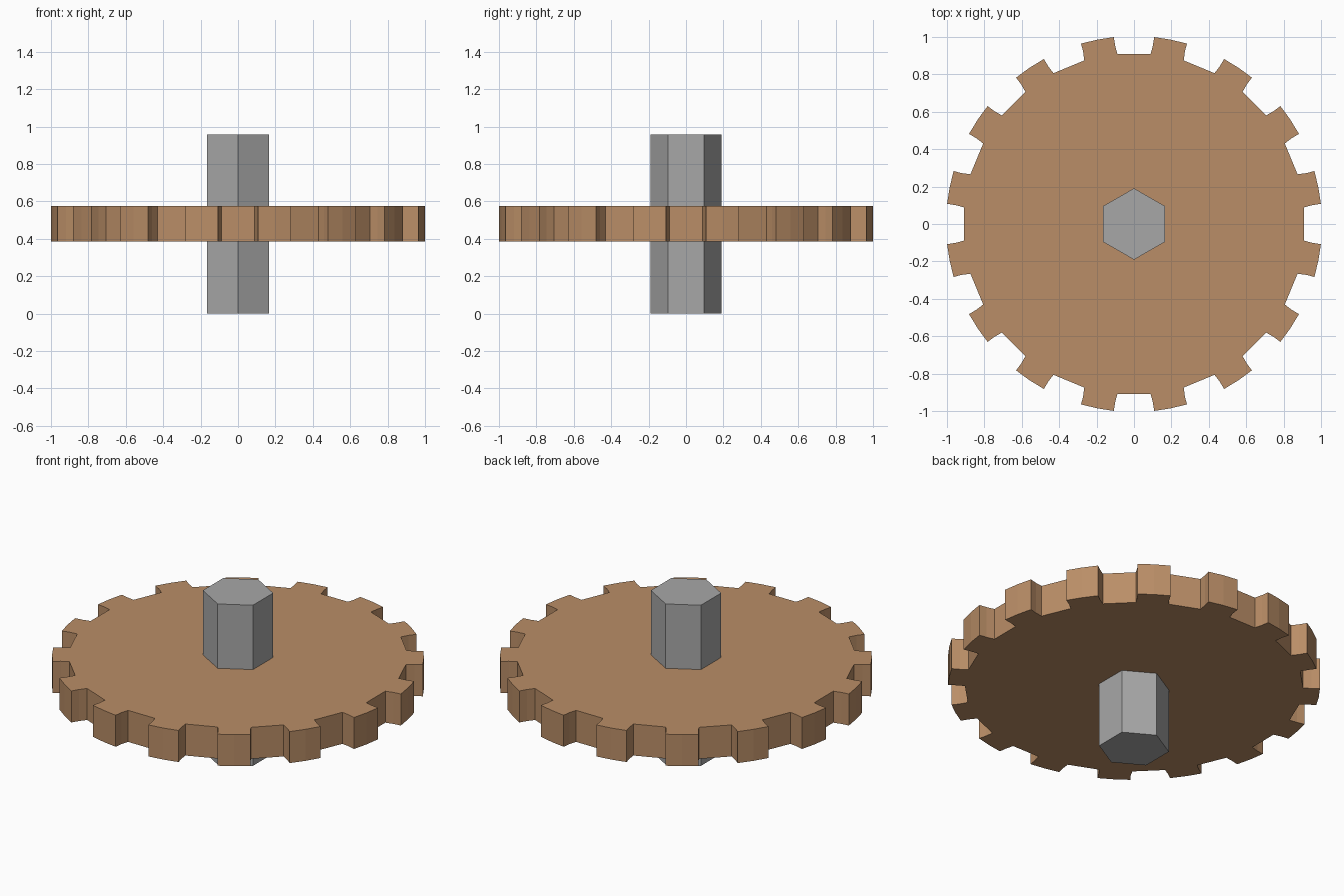
import bpy, bmesh
from math import sin, cos, radians

if "Cube" in bpy.data.objects:
    bpy.data.objects.remove(bpy.data.objects["Cube"])


def prism(name, outline, z0, z1, color):
    """Extrude a closed counter-clockwise outline from z0 to z1."""
    bm = bmesh.new()
    face = bm.faces.new([bm.verts.new((x, y, z0)) for x, y in outline])
    top = bmesh.ops.extrude_face_region(bm, geom=[face], use_keep_orig=True)
    moved = [v for v in top["geom"] if isinstance(v, bmesh.types.BMVert)]
    bmesh.ops.translate(bm, verts=moved, vec=(0, 0, z1 - z0))
    bmesh.ops.recalc_face_normals(bm, faces=bm.faces)
    mesh = bpy.data.meshes.new(name)
    bm.to_mesh(mesh)
    bm.free()
    obj = bpy.data.objects.new(name, mesh)
    bpy.context.collection.objects.link(obj)
    mat = bpy.data.materials.new(name + "_color")
    mat.diffuse_color = color
    mat.use_nodes = True
    mat.node_tree.nodes["Principled BSDF"].inputs["Base Color"].default_value = mat.diffuse_color
    mesh.materials.append(mat)
    return obj


def polar(r, deg):
    return r * cos(radians(deg)), r * sin(radians(deg))


# Toothed wheel: 16 teeth, each a half profile (radius, angle) mirrored about its centre
TEETH = 16
half = [(0.914, 5.65), (0.96, 5.2), (1.005, 5.1)]
tooth = [(r, -a) for r, a in half] + [(1.005, 0)] + half[::-1]
step = 360 / TEETH
gear = [polar(r, (k + 0.5) * step + a) for k in range(TEETH) for r, a in tooth]
prism("gear_wheel", gear, 0.386, 0.574, (0.49, 0.27, 0.135, 1))

# Hexagonal axle with corners towards front and back
prism("hex_axle", [polar(0.191, 30 + 60 * k) for k in range(6)], 0, 0.958,
      (0.39, 0.39, 0.39, 1))
